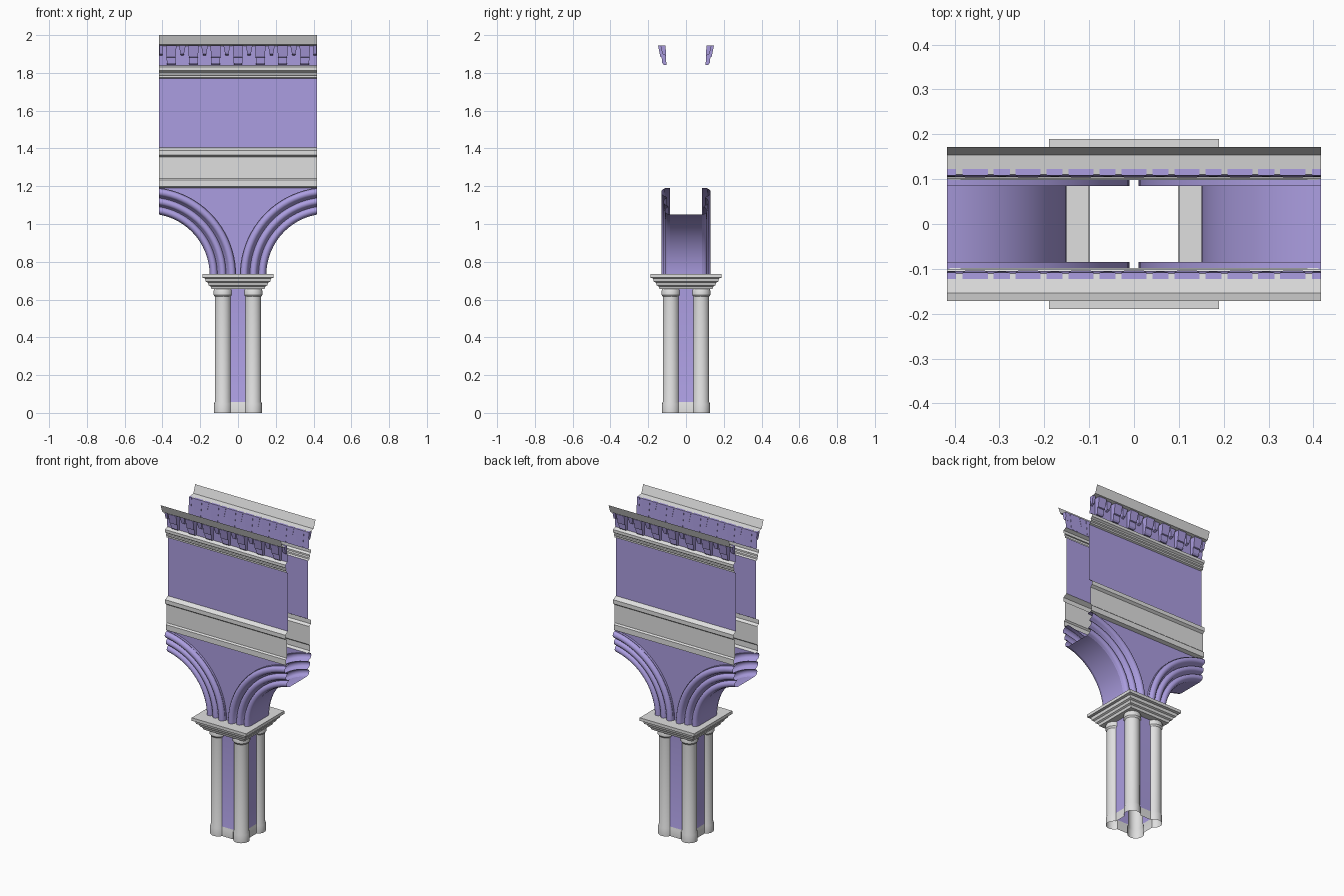
import bpy, bmesh
from math import sin, cos, acos, pi, radians
from mathutils import Vector

cube = bpy.data.objects.get("Cube")
if cube:
    bpy.data.objects.remove(cube, do_unlink=True)


def material(name, rgb):
    m = bpy.data.materials.new(name)
    m.use_nodes = True
    m.diffuse_color = (*rgb, 1)
    m.node_tree.nodes["Principled BSDF"].inputs["Base Color"].default_value = (*rgb, 1)
    return m


STONE = material("pale_grey_stone", (0.74, 0.74, 0.74))
PURPLE = material("lavender_plaster", (0.41, 0.34, 0.75))

HALF = 0.417                      # half length of the bay
SPRING, CENTRE = 0.73, 0.475      # arch springing height and arc centre


def finish(name, bm, mats, mirror="", out=None):
    """Orient the faces, add mirroring and smooth shading."""
    if out is None:
        bmesh.ops.recalc_face_normals(bm, faces=bm.faces)
    else:
        bm.normal_update()
        if sum(f.normal.dot(Vector(out)) * f.calc_area() for f in bm.faces) < 0:
            bmesh.ops.reverse_faces(bm, faces=bm.faces)
    me = bpy.data.meshes.new(name)
    bm.to_mesh(me)
    bm.free()
    for m in mats:
        me.materials.append(m)
    ob = bpy.data.objects.new(name, me)
    bpy.context.collection.objects.link(ob)
    if mirror:
        mod = ob.modifiers.new("mirror", "MIRROR")
        mod.use_axis = [a in mirror for a in "xyz"]
        mod.use_mirror_merge = False
    bpy.ops.object.select_all(action="DESELECT")
    ob.select_set(True)
    bpy.context.view_layer.objects.active = ob
    bpy.ops.object.shade_smooth_by_angle(angle=radians(32))
    return ob


def loft(bm, rows, closed=False, rule=None):
    """Bridge successive rows of points with quads."""
    grid = [[bm.verts.new(p) for p in row] for row in rows]
    n = len(rows[0])
    for i in range(len(rows) - 1):
        for j in range(n if closed else n - 1):
            k = (j + 1) % n
            f = bm.faces.new((grid[i][j], grid[i][k], grid[i + 1][k], grid[i + 1][j]))
            if rule:
                f.material_index = rule(i, j)


def strip(name, profile, mat):
    """Open (depth, height) profile swept along the bay, on front and back."""
    bm = bmesh.new()
    loft(bm, [[(x, -y, z) for y, z in profile] for x in (-HALF, HALF)])
    finish(name, bm, [mat], "y", (0, -1, 0))


def arc_point(r, y, t):
    a = t * acos((CENTRE - HALF) / r)
    return (CENTRE - r * cos(a), y, SPRING + r * sin(a))


# Clustered pier: four corner shafts joined by flat panels
ARC = 14


def pier_ring(z, r, p):
    pts = []
    b = acos((p - 0.08) / r)
    for q in range(4):
        c, s = cos(q * pi / 2), sin(q * pi / 2)
        for i in range(ARC + 1):
            a = -b + (pi / 2 + 2 * b) * i / ARC
            x, y = 0.08 + r * cos(a), 0.08 + r * sin(a)
            pts.append((x * c - y * s, x * s + y * c, z))
    return pts


levels = [(0, 0.047, 0.102), (0.048, 0.047, 0.102), (0.058, 0.043, 0.098),
          (0.615, 0.043, 0.098), (0.625, 0.05, 0.098), (0.645, 0.05, 0.098),
          (0.655, 0.046, 0.098)]
bm = bmesh.new()
loft(bm, [pier_ring(*l) for l in levels], True,
     lambda i, j: int(i > 1 and j % (ARC + 1) == ARC))
finish("clustered_pier", bm, [STONE, PURPLE])

# Stepped square abacus, open in the middle
steps = [(0.098, 0.655), (0.14, 0.655), (0.145, 0.67), (0.155, 0.675), (0.16, 0.69),
         (0.171, 0.695), (0.175, 0.712), (0.189, 0.716), (0.189, 0.735), (0.1, 0.735)]
bm = bmesh.new()
loft(bm, [[(h, h, z), (-h, h, z), (-h, -h, z), (h, -h, z)] for h, z in steps], True)
finish("abacus", bm, [STONE], "", None)

# Arch soffit
N = 20
bm = bmesh.new()
loft(bm, [[arc_point(0.325, y, i / N) for y in (-0.085, 0.085)] for i in range(N + 1)])
finish("arch_soffit", bm, [PURPLE], "x", (1, 0, -1))

# Rolled archivolt: three rolls stepping outward, then the outer lip
section = [(0.325, 0.085)]
for r0, y0, size in ((0.328, 0.092, 0.019), (0.374, 0.1, 0.019), (0.422, 0.111, 0.02)):
    for k in range(7):
        a = pi * k / 6
        section.append((r0 + size * (1 - cos(a)), y0 + size * sin(a)))
section += [(0.465, 0.112), (0.465, 0.085)]
bm = bmesh.new()
loft(bm, [[arc_point(r, -y, i / N) for r, y in section] for i in range(N + 1)])
finish("archivolt", bm, [PURPLE], "xy", (0, -1, 0))

# Spandrel wall between neighbouring arches
bm = bmesh.new()
rows = []
for i in range(N + 1):
    x, y, z = arc_point(0.465, -0.098, i / N)
    rows.append([(-x, y, z), (x, y, z)])
loft(bm, rows)
finish("spandrel", bm, [PURPLE], "y", (0, -1, 0))

# Horizontal bands of the wall
strip("string_course", [(0.098, 1.19), (0.12, 1.198), (0.12, 1.232), (0.111, 1.24),
                        (0.111, 1.354), (0.126, 1.365), (0.126, 1.39), (0.1, 1.405)], STONE)
strip("upper_wall", [(0.1, 1.405), (0.1, 1.77)], PURPLE)
strip("upper_moulding", [(0.1, 1.77), (0.111, 1.775), (0.111, 1.785), (0.118, 1.79),
                         (0.118, 1.8), (0.113, 1.803), (0.126, 1.812), (0.126, 1.83),
                         (0.105, 1.84)], STONE)
strip("frieze", [(0.105, 1.84), (0.11, 1.945)], PURPLE)
strip("cornice", [(0.11, 1.943), (0.154, 1.95), (0.172, 2.0)], STONE)


# Brackets under the cornice
def bracket(bm, x, width, taper, profile):
    sides = []
    top = profile[0][1]
    for s in (-1, 1):
        sides.append([bm.verts.new((x + s * (width / 2 - taper * (top - z)), -y, z))
                      for y, z in profile])
    bm.faces.new(sides[0])
    bm.faces.new(sides[1])
    n = len(profile)
    for j in range(n):
        k = (j + 1) % n
        bm.faces.new((sides[0][j], sides[0][k], sides[1][k], sides[1][j]))


large = [(0.108, 1.945), (0.148, 1.945), (0.136, 1.885), (0.129, 1.882),
         (0.126, 1.853), (0.118, 1.843), (0.104, 1.843)]
small = [(0.108, 1.945), (0.135, 1.945), (0.125, 1.9), (0.106, 1.89)]
PITCH = 0.118
bm = bmesh.new()
for i in range(-3, 4):
    bracket(bm, i * PITCH, 0.056, 0.06, large)
finish("large_brackets", bm, [PURPLE], "y")
bm = bmesh.new()
for i in range(-3, 3):
    bracket(bm, (i + 0.5) * PITCH, 0.036, 0.2, small)
for s in (-1, 1):
    bracket(bm, s * (HALF - 0.01), 0.02, 0.05, small)
finish("small_brackets", bm, [PURPLE], "y")
